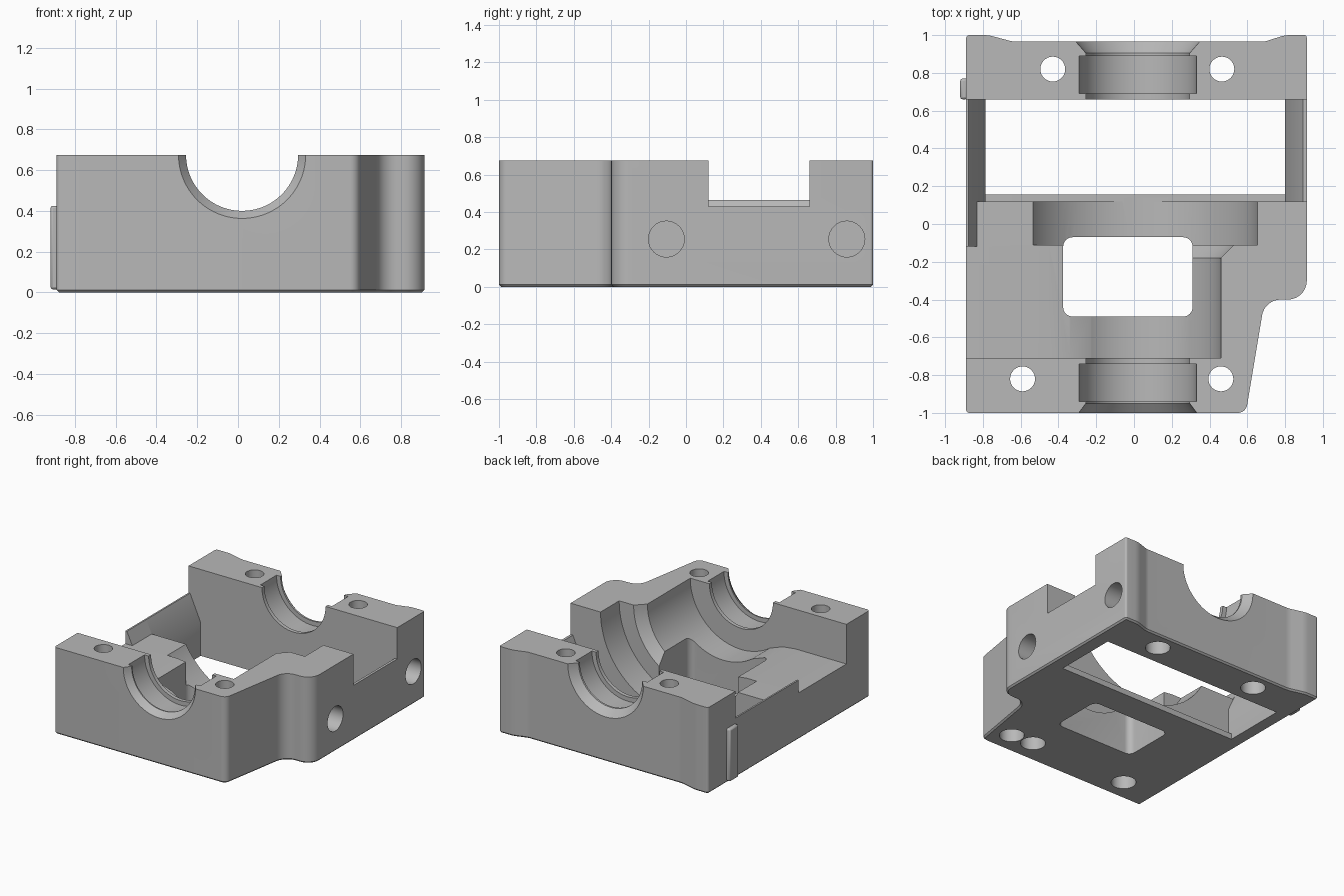
import bpy, bmesh, math
from mathutils import Vector, Matrix

if "Cube" in bpy.data.objects:
    bpy.data.objects.remove(bpy.data.objects["Cube"], do_unlink=True)

TOP, AXIS_X = 0.675, 0.02

metal = bpy.data.materials.new("cast grey metal")
metal.use_nodes = True
GREY = (0.48, 0.48, 0.48, 1)
metal.diffuse_color = GREY
metal.node_tree.nodes["Principled BSDF"].inputs["Base Color"].default_value = GREY


def finish(bm, name):
    bmesh.ops.recalc_face_normals(bm, faces=bm.faces)
    mesh = bpy.data.meshes.new(name)
    bm.to_mesh(mesh)
    bm.free()
    ob = bpy.data.objects.new(name, mesh)
    bpy.context.collection.objects.link(ob)
    return ob


def rounded(corners, steps=8):
    """Turn (x, y, radius) corners into a filleted outline."""
    out = []
    for i, (x, y, r) in enumerate(corners):
        p = Vector((x, y))
        a = (Vector(corners[i - 1][:2]) - p).normalized()
        b = (Vector(corners[(i + 1) % len(corners)][:2]) - p).normalized()
        half = a.angle(b) / 2
        centre = p + (a + b).normalized() * (r / math.sin(half))
        t = r / math.tan(half)
        start, end = p + a * t - centre, p + b * t - centre
        sweep = start.angle_signed(end)
        for k in range(steps + 1):
            out.append(centre + Matrix.Rotation(-sweep * k / steps, 2) @ start)
    return out


def prism(name, pts, lo, hi, along="z", bevel=0):
    """Extrude a 2D outline along z, or an xz outline along y."""
    bm = bmesh.new()
    place = (lambda u, v: (u, v, lo)) if along == "z" else (lambda u, v: (u, lo, v))
    face = bm.faces.new([bm.verts.new(place(*p)) for p in pts])
    rim = list(face.edges)
    moved = bmesh.ops.extrude_face_region(bm, geom=[face], use_keep_orig=True)["geom"]
    shift = Vector((0, 0, hi - lo)) if along == "z" else Vector((0, hi - lo, 0))
    bmesh.ops.translate(bm, vec=shift, verts=[g for g in moved if isinstance(g, bmesh.types.BMVert)])
    bmesh.ops.recalc_face_normals(bm, faces=bm.faces)
    if bevel:
        bmesh.ops.bevel(bm, geom=rim, offset=bevel, segments=1, affect="EDGES")
    return finish(bm, name)


def box(name, x0, x1, y0, y1, z0, z1):
    return prism(name, [(x0, y0), (x1, y0), (x1, y1), (x0, y1)], z0, z1)


def cylinder(name, centre, r, depth, along="z"):
    bm = bmesh.new()
    turn = Matrix.Rotation(math.pi / 2, 4, "Y") if along == "x" else Matrix()
    bmesh.ops.create_cone(bm, cap_ends=True, segments=32, radius1=r, radius2=r,
                          depth=depth, matrix=Matrix.Translation(centre) @ turn)
    return finish(bm, name)


def lathe(name, profile, n=96):
    """Revolve (y, radius) points around the bearing axis."""
    bm = bmesh.new()
    rings = []
    for y, r in profile:
        rings.append([bm.verts.new((AXIS_X + r * math.cos(math.tau * k / n), y,
                                    TOP + r * math.sin(math.tau * k / n))) for k in range(n)])
    for a, b in zip(rings, rings[1:]):
        for k in range(n):
            j = (k + 1) % n
            bm.faces.new((a[k], a[j], b[j], b[k]))
    bm.faces.new(rings[0])
    bm.faces.new(rings[-1])
    return finish(bm, name)


def cut(body, tool):
    mod = body.modifiers.new("cut", "BOOLEAN")
    mod.operation, mod.solver, mod.object = "DIFFERENCE", "EXACT", tool
    bpy.context.view_layer.objects.active = body
    bpy.ops.object.modifier_apply(modifier=mod.name)
    bpy.data.objects.remove(tool, do_unlink=True)


# Housing block with stepped front corner and raised back corners
outline = rounded([
    (-0.89, -1, 0.02), (0.592, -1, 0.05), (0.692, -0.4, 0.1), (0.915, -0.4, 0.1),
    (0.915, 1, 0.015), (0.8, 1, 0.18), (0.69, 0.965, 0.12),
    (-0.64, 0.965, 0.2), (-0.77, 1, 0.2), (-0.89, 1, 0.02)])
housing = prism("housing", outline, 0, TOP, bevel=0.012)

# Bearing seats, ring groove and main round cavity
cut(housing, lathe("bore_cutter", [
    (-1.02, 0.327), (-0.95, 0.275), (-0.94, 0.275), (-0.94, 0.31), (-0.74, 0.31),
    (-0.74, 0.275), (-0.71, 0.275), (-0.71, 0.44), (-0.18, 0.44), (-0.11, 0.51),
    (-0.11, 0.635), (0.14, 0.635), (0.14, 0.275), (0.69, 0.275), (0.69, 0.31),
    (0.89, 0.31), (0.89, 0.275), (0.905, 0.275), (1.02, 0.375)]))

# Side floor: open at the front part, with a sloped ridge further back
blend = [(-0.45, 0.365), (-0.34, 0.352), (-0.22, 0.309), (AXIS_X, 0.309), (AXIS_X, 1)]
cut(housing, prism("floor_cutter", [(-1, 1), (-1, 0.365)] + blend, -0.71, -0.12, "y"))
ridge = [(-1, 1), (-1, 0.465), (-0.877, 0.465), (-0.83, 0.365)]
cut(housing, prism("ridge_cutter", ridge + blend, -0.125, 0.125, "y"))

# Rear opening with low sloped side walls
cut(housing, prism("wall_cutter", [
    (-1, 1), (-1, 0.465), (-0.877, 0.465), (-0.785, 0.26), (-0.785, 0.045),
    (0.8, 0.045), (0.8, 0.22), (0.895, 0.43), (1, 0.43), (1, 1)], 0.12, 0.66, "y"))
cut(housing, box("opening_cutter", -0.785, 0.8, 0.155, 0.66, -0.1, 1))

# Rounded window in the floor
window = rounded([(-0.375, -0.49, 0.05), (0.31, -0.49, 0.05),
                  (0.31, -0.07, 0.05), (-0.375, -0.07, 0.05)])
cut(housing, prism("window_cutter", window, -0.1, 0.6))

# Bolt holes, wider from below
for x, y in [(-0.43, 0.82), (0.465, 0.82), (-0.59, -0.82), (0.46, -0.82)]:
    cut(housing, cylinder("bolt_cutter", (x, y, 0.4), 0.066, 1))
    cut(housing, cylinder("counterbore_cutter", (x, y, 0), 0.09, 0.4))
cut(housing, cylinder("dowel_cutter", (0.27, -0.81, 0), 0.09, 0.4))

# Blind holes in the side
for y in (-0.105, 0.86):
    cut(housing, cylinder("side_hole_cutter", (0.915, y, 0.255), 0.096, 0.5, "x"))

# Small rib on the other side
rib = box("side_rib", -0.92, -0.88, 0.66, 0.77, 0.015, 0.425)
mod = rib.modifiers.new("soft edges", "BEVEL")
mod.width, mod.segments = 0.012, 2

for ob in (housing, rib):
    ob.data.materials.clear()
    ob.data.materials.append(metal)
    for face in ob.data.polygons:
        face.material_index = 0
    bpy.ops.object.select_all(action="DESELECT")
    ob.select_set(True)
    bpy.context.view_layer.objects.active = ob
    bpy.ops.object.shade_smooth_by_angle(angle=math.radians(25))
